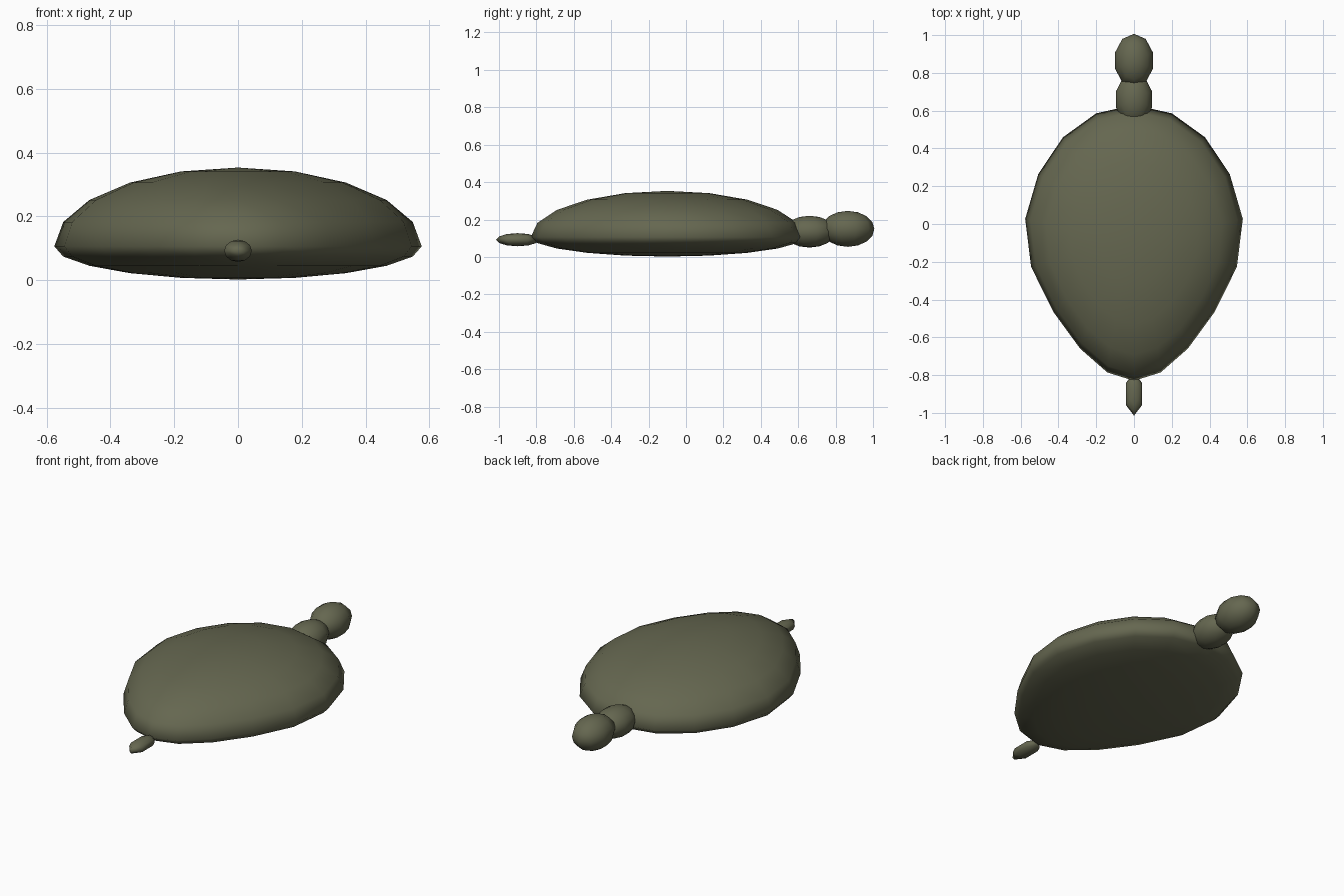
import bpy
import bmesh

if "Cube" in bpy.data.objects:
    bpy.data.objects.remove(bpy.data.objects["Cube"], do_unlink=True)

OLIVE = (0.13, 0.135, 0.08, 1.0)
skin = bpy.data.materials.new("olive green")
skin.use_nodes = True
skin.diffuse_color = OLIVE
bsdf = skin.node_tree.nodes["Principled BSDF"]
bsdf.inputs["Base Color"].default_value = OLIVE
bsdf.inputs["Roughness"].default_value = 0.8


def ellipsoid(name, segments, rings, centre, radii, depth=None, taper=0.0):
    """Ellipsoid with its own depth below the rim and a narrowing towards -y."""
    depth = depth or radii[2]
    bm = bmesh.new()
    bmesh.ops.create_uvsphere(bm, u_segments=segments, v_segments=rings, radius=1)
    for v in bm.verts:
        v.co.x *= radii[0]
        v.co.y *= radii[1]
        v.co.z *= radii[2] if v.co.z > 0 else depth
        v.co.x *= 1 - taper * max(0.0, -v.co.y)
    bmesh.ops.recalc_face_normals(bm, faces=bm.faces)
    for f in bm.faces:
        f.smooth = True
    mesh = bpy.data.meshes.new(name)
    bm.to_mesh(mesh)
    bm.free()
    mesh.materials.append(skin)
    obj = bpy.data.objects.new(name, mesh)
    obj.location = centre
    bpy.context.collection.objects.link(obj)
    return obj


# Domed body with a shallow belly, narrowing to the tail end
ellipsoid("shell", 18, 10, (0, -0.1, 0.106), (0.585, 0.73, 0.247),
          depth=0.104, taper=0.43)

# Neck and head
ellipsoid("neck", 10, 8, (0, 0.66, 0.135), (0.1, 0.14, 0.085))
ellipsoid("head", 10, 8, (0, 0.865, 0.15), (0.105, 0.142, 0.096))

# Small pointed tail
ellipsoid("tail", 6, 6, (0, -0.9, 0.092), (0.05, 0.115, 0.035))
